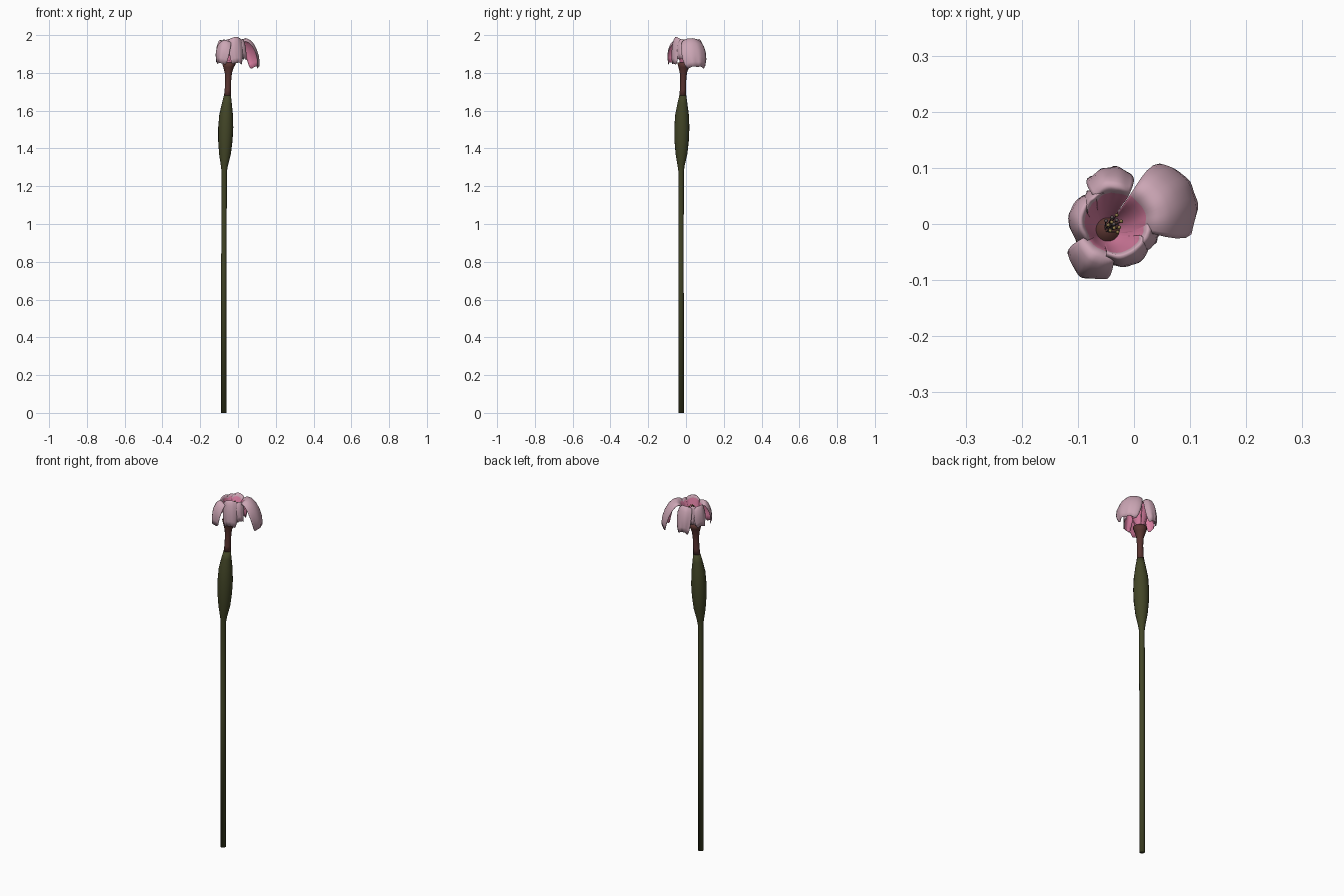
import bpy, bmesh, math, random
from mathutils import Vector

if "Cube" in bpy.data.objects:
    bpy.data.objects.remove(bpy.data.objects["Cube"])

random.seed(4)


def material(name, rgb):
    m = bpy.data.materials.new(name)
    m.diffuse_color = (*rgb, 1)
    m.use_nodes = True
    m.node_tree.nodes["Principled BSDF"].inputs["Base Color"].default_value = m.diffuse_color
    return m


GREEN = material("stem green", (0.055, 0.06, 0.02))
BROWN = material("neck red brown", (0.10, 0.035, 0.03))
PALE = material("petal pale pink", (0.60, 0.38, 0.46))
PINK = material("petal deep pink", (0.70, 0.21, 0.36))
GREY = material("filament grey", (0.12, 0.09, 0.09))
YELLOW = material("anther ochre", (0.28, 0.20, 0.07))


def make_object(name, bm, mats):
    me = bpy.data.meshes.new(name)
    bm.to_mesh(me)
    bm.free()
    for m in mats:
        me.materials.append(m)
    for p in me.polygons:
        p.use_smooth = True
    ob = bpy.data.objects.new(name, me)
    bpy.context.collection.objects.link(ob)
    return ob


def loft(name, path, sides, mats, rule=None, cap_top=True):
    """Round tube through (x, y, z, radius) stations."""
    bm = bmesh.new()
    rings = []
    for x, y, z, r in path:
        rings.append([bm.verts.new((x + r * math.cos(2 * math.pi * i / sides),
                                    y + r * math.sin(2 * math.pi * i / sides), z))
                      for i in range(sides)])
    for a, b in zip(rings, rings[1:]):
        for i in range(sides):
            j = (i + 1) % sides
            f = bm.faces.new((a[i], a[j], b[j], b[i]))
            if rule:
                f.material_index = rule(f.calc_center_median())
    bm.faces.new(rings[0][::-1])
    if cap_top:
        bm.faces.new(rings[-1])
    return make_object(name, bm, mats)


# Stem with swollen bud base, then the red-brown neck
loft("stem", [(-.075, -.026, 0, .0145), (-.075, -.026, .77, .014),
              (-.074, -.026, 1.0, .014), (-.073, -.026, 1.28, .0145),
              (-.072, -.026, 1.31, .019), (-.069, -.024, 1.37, .031),
              (-.067, -.023, 1.44, .038), (-.065, -.022, 1.51, .040),
              (-.063, -.021, 1.58, .036), (-.059, -.019, 1.64, .026),
              (-.056, -.017, 1.68, .0185)], 16, [GREEN])
loft("neck", [(-.056, -.017, 1.675, .0185), (-.054, -.016, 1.71, .0165),
              (-.052, -.015, 1.76, .016), (-.051, -.014, 1.80, .019),
              (-.050, -.012, 1.83, .028), (-.048, -.010, 1.855, .037)],
     12, [BROWN])

# Petals: rise as a deep pink cup, then roll outward and hang down
BASE, RIM = Vector((-.049, -.012)), Vector((-.033, .003))


def petal(name, angle, reach, tip_z, spread, lift=0.0):
    e = reach - .054
    profile = [(.014, 1.835, 40), (.030, 1.88, 40), (.043, 1.935, 40),
               (.054, 1.972 + lift, 40), (.054 + .22 * e, 1.992 + lift, 39),
               (.054 + .68 * e, 1.965 + lift * .5, 38),
               (reach, tip_z + .052, 32), (reach * .97, tip_z, 21)]
    n = 8
    bm = bmesh.new()
    rows = []
    for k, (r, z, half) in enumerate(profile):
        c = BASE.lerp(RIM, min(k / 3, 1))
        row = []
        for i in range(n + 1):
            v = 2 * i / n - 1
            a = math.radians(angle + v * half * spread)
            rr = r * (1 - (.10 * v * v if k > 3 else 0))
            zz = z - (.014 * v * v if k > 2 else 0)
            if k > 2:                       # ruffled surface and ragged edges
                s = .0055 if k == 7 or abs(v) == 1 else .0025
                rr += random.uniform(-s, s)
                zz += random.uniform(-s, s)
            row.append(bm.verts.new((c.x + rr * math.cos(a), c.y + rr * math.sin(a), zz)))
        rows.append(row)
    for k in range(len(rows) - 1):
        for i in range(n):
            f = bm.faces.new((rows[k][i], rows[k + 1][i], rows[k + 1][i + 1], rows[k][i + 1]))
            f.material_index = 1 if k < 3 else 0
    ob = make_object(name, bm, [PALE, PINK, PINK])
    sub = ob.modifiers.new("smooth", 'SUBSURF')
    sub.levels = sub.render_levels = 1
    sol = ob.modifiers.new("thickness", 'SOLIDIFY')
    sol.thickness = .002
    sol.material_offset = 1


for i, args in enumerate([(22, .155, 1.832, 1.0, 0), (97, .101, 1.845, .85, -.004),
                          (172, .086, 1.865, 1.05, -.01), (237, .116, 1.855, .8, -.012),
                          (293, .084, 1.855, 1.0, .006), (133, .075, 1.88, .7, -.008),
                          (335, .082, 1.88, .7, -.006)]):
    petal(f"petal_{i + 1}", *args)

# Stamens in the cup
for i in range(12):
    a = i * 2.4
    r = .005 * math.sqrt(i)
    top = Vector((-.036 + r * math.cos(a), r * math.sin(a), 1.945 + random.uniform(-.012, .012)))
    foot = Vector((-.048 + r * .3 * math.cos(a), -.010 + r * .3 * math.sin(a), 1.845))
    loft(f"filament_{i + 1}", [(*foot, .0012), (*top, .0012)], 5, [GREY])
    bm = bmesh.new()
    bmesh.ops.create_icosphere(bm, subdivisions=1, radius=.0038)
    bmesh.ops.scale(bm, vec=(1, 1, 1.4), verts=bm.verts)
    bmesh.ops.translate(bm, vec=top, verts=bm.verts)
    make_object(f"anther_{i + 1}", bm, [YELLOW if i % 3 else GREY])
